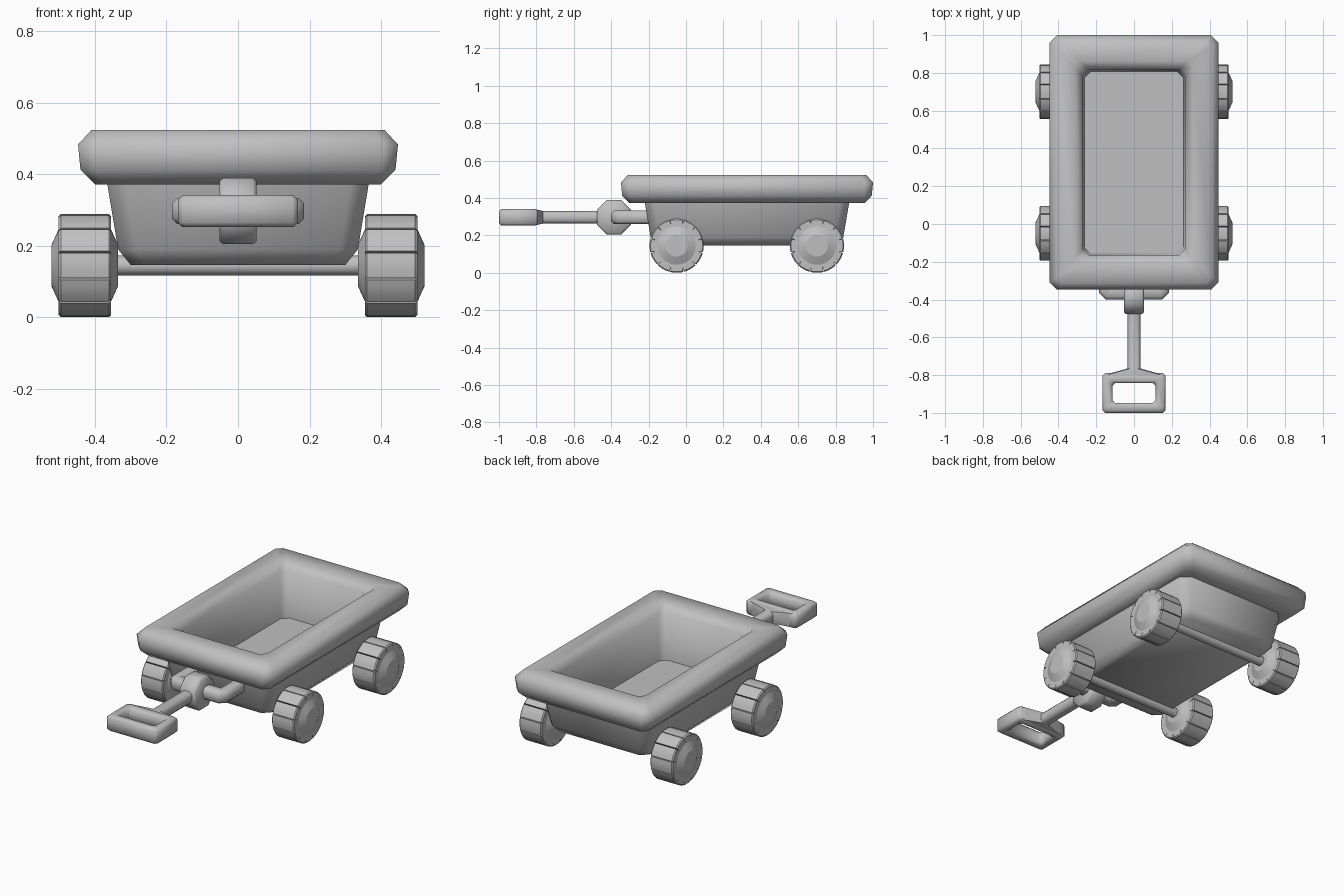
import bpy, bmesh, math
from mathutils import Matrix, Vector

if "Cube" in bpy.data.objects:
    bpy.data.objects.remove(bpy.data.objects["Cube"])

grey = bpy.data.materials.new("plain grey")
grey.use_nodes = True
grey.diffuse_color = (0.53, 0.53, 0.53, 1)
grey.node_tree.nodes["Principled BSDF"].inputs["Base Color"].default_value = (0.53, 0.53, 0.53, 1)


def finish(name, bm, matrix=Matrix(), angle=50):
    bmesh.ops.recalc_face_normals(bm, faces=bm.faces)
    mesh = bpy.data.meshes.new(name)
    bm.to_mesh(mesh)
    bm.free()
    mesh.transform(matrix)
    mesh.materials.append(grey)
    obj = bpy.data.objects.new(name, mesh)
    bpy.context.collection.objects.link(obj)
    bpy.ops.object.select_all(action='DESELECT')
    obj.select_set(True)
    bpy.context.view_layer.objects.active = obj
    bpy.ops.object.shade_smooth_by_angle(angle=math.radians(angle))


def skin(rings, closed=False):
    """Join rings of points with quads; cap both ends unless closed."""
    bm = bmesh.new()
    loops = [[bm.verts.new(p) for p in ring] for ring in rings]
    pairs = list(zip(loops, loops[1:])) + ([(loops[-1], loops[0])] if closed else [])
    for a, b in pairs:
        for i in range(len(a)):
            j = (i + 1) % len(a)
            bm.faces.new((a[i], a[j], b[j], b[i]))
    if not closed:
        bm.faces.new(loops[0][::-1])
        bm.faces.new(loops[-1])
    return bm


def cut_rect(hx, hy, z, c):
    """Rectangle with chamfered corners."""
    quarter = [(hx, hy - c), (hx - c, hy)]
    pts = []
    for sx, sy in ((1, 1), (-1, 1), (-1, -1), (1, -1)):
        q = quarter if sx * sy > 0 else quarter[::-1]
        pts += [(sx * x, sy * y, z) for x, y in q]
    return pts


def loft(name, sections, matrix=Matrix(), closed=False, angle=50):
    finish(name, skin([cut_rect(*s) for s in sections], closed), matrix, angle)


def wheel_rings(profile, radius, depth):
    """Revolve about x, with a narrow groove between twelve tread blocks."""
    rings = []
    for x, r in profile:
        ring = []
        for k in range(12):
            for off in (-15, -14, -5, 5, 14):
                a = math.radians(30 * k + off)
                rr = r - depth if off == -15 and r > radius * 0.8 else r
                ring.append((x, rr * math.cos(a), rr * math.sin(a)))
        rings.append(ring)
    return rings


# Tub and thick rim in one skin: outside, over the rim, down to the floor
loft("tub", [
    (0.30, 0.48, 0.147, 0.04), (0.335, 0.515, 0.19, 0.05), (0.365, 0.546, 0.372, 0.05),
    (0.40, 0.628, 0.372, 0.03), (0.44, 0.667, 0.412, 0.04), (0.447, 0.674, 0.483, 0.04),
    (0.41, 0.638, 0.523, 0.03), (0.315, 0.535, 0.523, 0.03), (0.272, 0.492, 0.485, 0.035),
    (0.263, 0.482, 0.21, 0.035)], Matrix.Translation((0, 0.326, 0)))

# Wheels and axles
R = 0.145
tyre = [(-0.093, 0.058), (-0.073, 0.102), (-0.073, 0.114), (-0.073, 0.139), (-0.067, R),
        (0.067, R), (0.073, 0.139), (0.073, 0.114), (0.073, 0.102), (0.093, 0.058)]
for end, y in (("front", -0.05), ("rear", 0.70)):
    for side, s in (("left", 1), ("right", -1)):
        place = Matrix.Translation((s * 0.428, y, R))
        rings = wheel_rings([(s * x, r) for x, r in tyre], R, 0.022)
        finish(f"{end}_{side}_wheel", skin(rings), place, 23)
    bm = bmesh.new()
    bmesh.ops.create_cone(bm, cap_ends=True, segments=12, radius1=0.028, radius2=0.028, depth=0.74)
    finish(f"{end}_axle", bm, Matrix.Translation((0, y, R)) @ Matrix.Rotation(math.pi / 2, 4, 'Y'))

# U-shaped tow bar fixed to the front of the tub, mitred at its bends
Z = 0.297
half = [(0.15, -0.19), (0.15, -0.35), (0.135, -0.365)]
path = [Vector(p) for p in half + [(-x, y) for x, y in half[::-1]]]
rings = []
for i, p in enumerate(path):
    before = (p - path[i - 1]).normalized() if i else (path[1] - p).normalized()
    after = (path[i + 1] - p).normalized() if i + 1 < len(path) else before
    along = (before + after).normalized()
    across = Vector((-along.y, along.x)) / along.dot(before)
    rings.append([(p.x + across.x * u, p.y + across.y * u, Z + v)
                  for u, v, _ in cut_rect(0.035, 0.036, 0, 0.015)])
finish("tow_bar", skin(rings))

# Octagonal hinge block around the tow bar
to_x = Matrix.Translation((0, -0.385, Z)) @ Matrix.Rotation(math.pi / 2, 4, 'Y')
loft("hinge", [(0.084, 0.084, -0.052, 0.05), (0.092, 0.092, -0.042, 0.054),
               (0.092, 0.092, 0.042, 0.054), (0.084, 0.084, 0.052, 0.05)], to_x)

# Pull shaft that flares into the grip
to_front = Matrix.Translation((0, 0, Z)) @ Matrix.Rotation(math.pi / 2, 4, 'X')
loft("pull_shaft", [(0.034, 0.034, 0.42, 0.016), (0.034, 0.034, 0.765, 0.016),
                    (0.15, 0.041, 0.797, 0.014), (0.15, 0.041, 0.815, 0.014)], to_front)

# Rectangular grip ring
loft("grip", [
    (0.155, 0.092, -0.045, 0.012), (0.168, 0.105, -0.032, 0.015), (0.168, 0.105, 0.032, 0.015),
    (0.155, 0.092, 0.045, 0.012), (0.128, 0.065, 0.045, 0.012), (0.115, 0.052, 0.032, 0.015),
    (0.115, 0.052, -0.032, 0.015), (0.128, 0.065, -0.045, 0.012)],
    Matrix.Translation((0, -0.895, Z)), closed=True)
